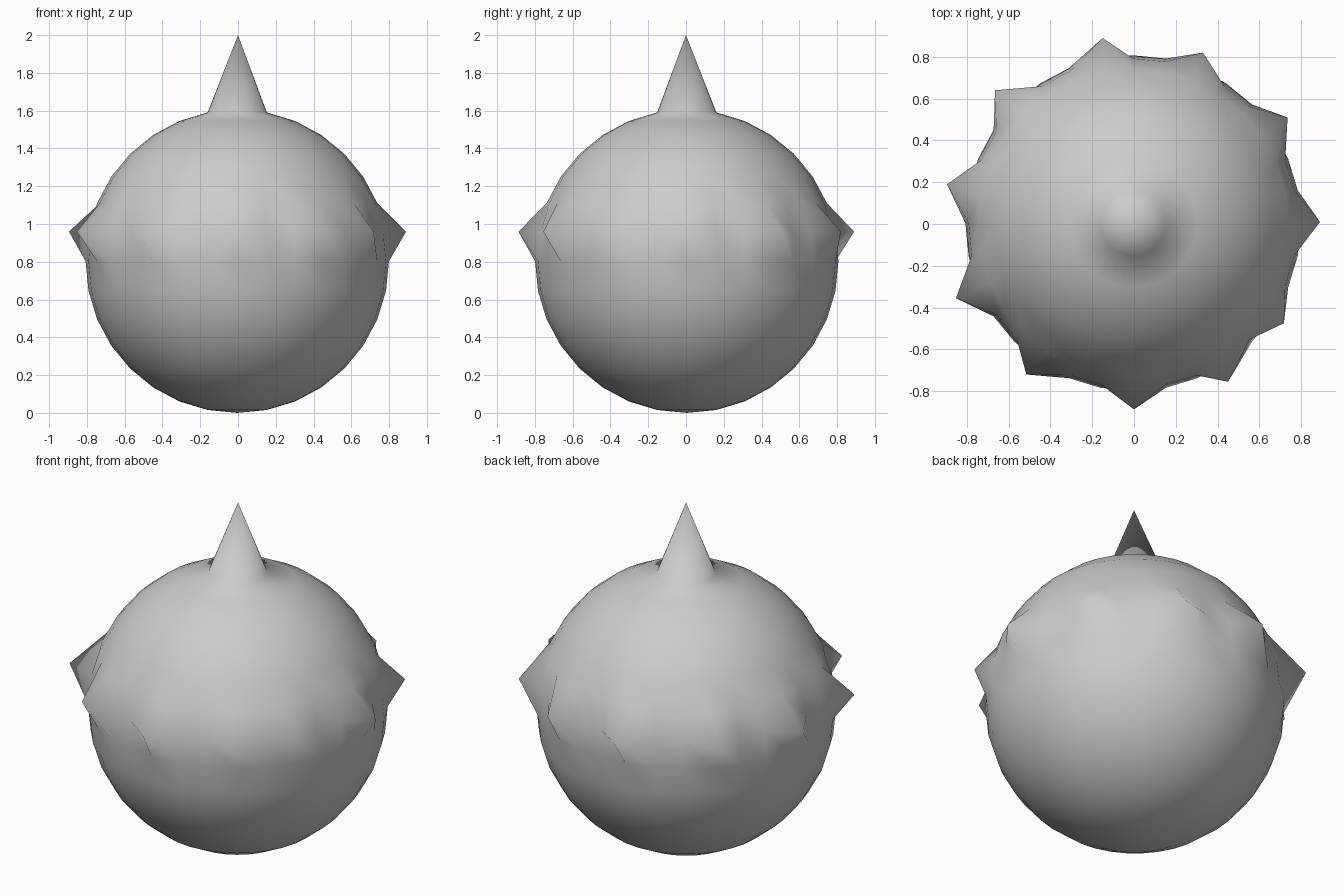
import bpy, bmesh
from mathutils import Vector

if "Cube" in bpy.data.objects:
    bpy.data.objects.remove(bpy.data.objects["Cube"])

R = 0.803
CENTRE = Vector((-0.004, 0.004, R))

# sphere body, 32 segments by 16 rings
bm = bmesh.new()
bmesh.ops.create_uvsphere(bm, u_segments=32, v_segments=16, radius=R)
bmesh.ops.translate(bm, verts=bm.verts, vec=CENTRE)

# top spike: the upper pole pulled up to a point
pole = max(bm.verts, key=lambda v: v.co.z)
pole.co = (0, 0, 2)

# ring of small spikes: every third vertex of the row above the equator pulled outward
row_z = R + R * 0.195
row = [v for v in bm.verts if abs(v.co.z - row_z) < 0.02]
tips = [(0.89, 0.01), (0.735, 0.51), (0.33, 0.82), (-0.15, 0.89),
        (-0.665, 0.64), (-0.895, 0.19), (-0.852, -0.355), (-0.515, -0.72),
        (0.0, -0.887), (0.45, -0.755), (0.717, -0.475)]
for x, y in tips:
    tip = Vector((x, y, row_z))
    v = min(row, key=lambda v: (v.co.xy - CENTRE.xy).normalized().dot(
        -(tip.xy - CENTRE.xy).normalized()))
    v.co = tip

mesh = bpy.data.meshes.new("spiked_ball")
bm.to_mesh(mesh)
bm.free()
mesh.shade_smooth()
ball = bpy.data.objects.new("spiked_ball", mesh)
bpy.context.collection.objects.link(ball)
